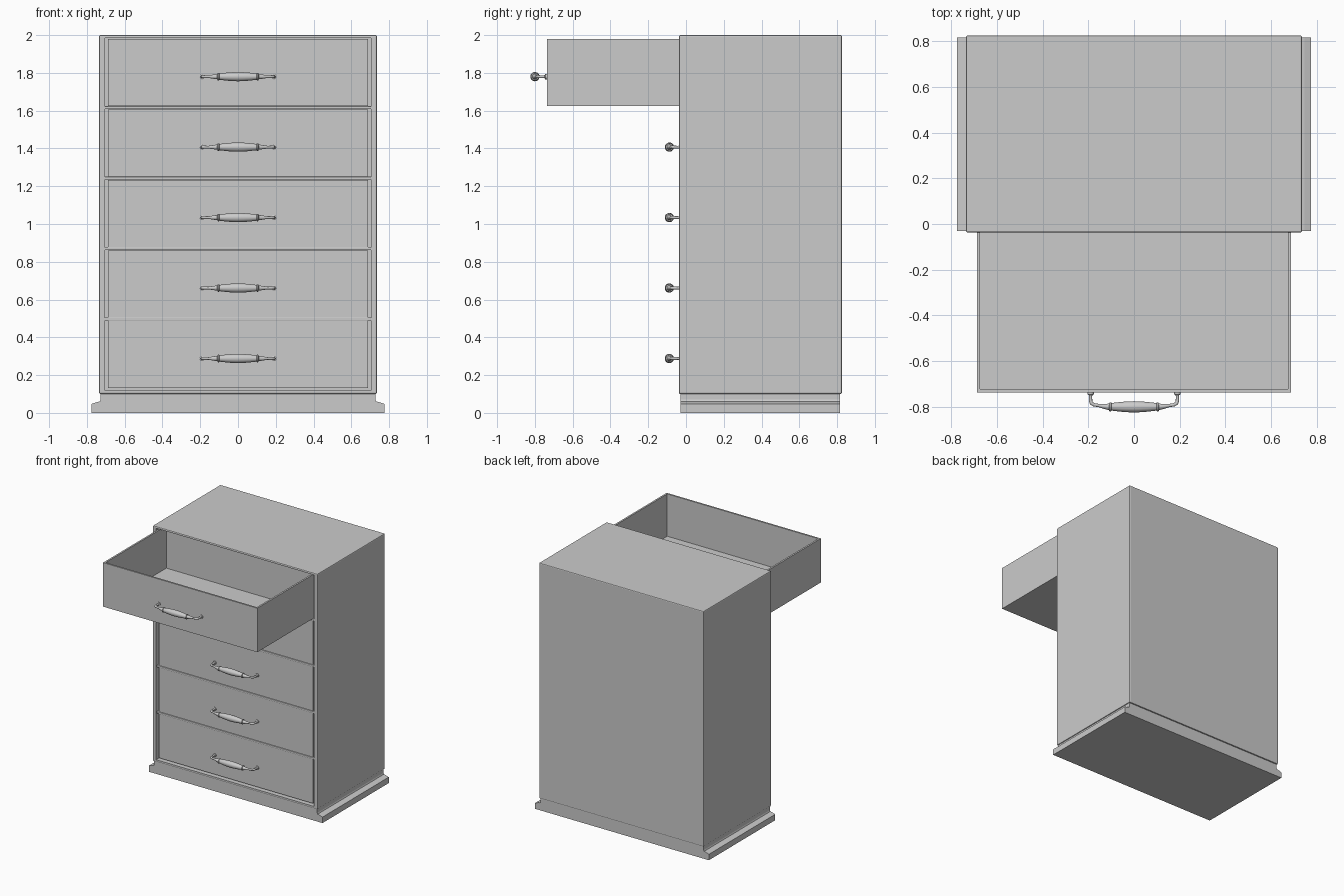
import bpy, bmesh, math
from mathutils import Vector

if "Cube" in bpy.data.objects:
    bpy.data.objects.remove(bpy.data.objects["Cube"])


def add_object(name, mesh, loc=(0, 0, 0)):
    ob = bpy.data.objects.new(name, mesh)
    ob.location = loc
    bpy.context.collection.objects.link(ob)
    return ob


def mesh_from(bm, name):
    bmesh.ops.recalc_face_normals(bm, faces=bm.faces[:])
    me = bpy.data.meshes.new(name)
    bm.to_mesh(me)
    bm.free()
    return me


def box_bm(x0, x1, y0, y1, z0, z1, bevel=0):
    bm = bmesh.new()
    bmesh.ops.create_cube(bm, size=1)
    for v in bm.verts:
        v.co = Vector((x1 if v.co.x > 0 else x0, y1 if v.co.y > 0 else y0, z1 if v.co.z > 0 else z0))
    if bevel:
        bmesh.ops.bevel(bm, geom=bm.edges[:], offset=bevel, segments=2, profile=0.5, affect='EDGES')
    return bm


def box(name, *dims, bevel=0):
    return add_object(name, mesh_from(box_bm(*dims, bevel=bevel), name))


def apply_modifiers(ob):
    deps = bpy.context.evaluated_depsgraph_get()
    me = bpy.data.meshes.new_from_object(ob.evaluated_get(deps))
    ob.modifiers.clear()
    ob.data = me


# cabinet shell, hollow and open at the front
cabinet = box("cabinet", -0.735, 0.735, -0.037, 0.825, 0.1, 2.0, bevel=0.007)
cutter = box("opening_cutter", -0.705, 0.705, -0.2, 0.795, 0.118, 1.985)
cutter.hide_render = True
mod = cabinet.modifiers.new("opening", 'BOOLEAN')
mod.operation = 'DIFFERENCE'
mod.object = cutter
mod.solver = 'EXACT'
apply_modifiers(cabinet)
bpy.data.objects.remove(cutter)

# plinth: moulded profile swept from front to back
half = [(0.775, 0), (0.775, 0.048), (0.745, 0.058), (0.732, 0.06), (0.728, 0.07), (0.728, 0.102)]
profile = half + [(-x, z) for x, z in reversed(half)]
bm = bmesh.new()
face = bm.faces.new([bm.verts.new((x, -0.03, z)) for x, z in profile])
ext = bmesh.ops.extrude_face_region(bm, geom=[face])
for v in ext["geom"]:
    if isinstance(v, bmesh.types.BMVert):
        v.co.y = 0.815
bm.faces.new([v for v in face.verts]) if not face.is_valid else None
add_object("plinth", mesh_from(bm, "plinth"))

# open-topped drawer tray (origin at front bottom)
WALL = 0.014
bm = box_bm(-0.688, 0.688, 0, 0.8, 0, 0.355)
top = max(bm.faces, key=lambda f: f.calc_center_median().z)
bmesh.ops.inset_region(bm, faces=[top], thickness=WALL, use_even_offset=True)
inner = bmesh.ops.extrude_face_region(bm, geom=[top])
bmesh.ops.translate(bm, vec=(0, 0, -0.355 + WALL),
                    verts=[v for v in inner["geom"] if isinstance(v, bmesh.types.BMVert)])
if top.is_valid:
    bm.faces.remove(top)
drawer_mesh = mesh_from(bm, "drawer")

# bow handle: one tube of varying radius, bent posts and a turned grip
side = [  # x, y, radius from grip centre out to the drawer front
    (0.03, -0.063, 0.0235), (0.06, -0.063, 0.021), (0.098, -0.063, 0.0165),
    (0.1, -0.063, 0.02), (0.107, -0.063, 0.02), (0.109, -0.063, 0.014),
    (0.13, -0.061, 0.011), (0.155, -0.057, 0.007), (0.175, -0.054, 0.0075),
    (0.186, -0.048, 0.008), (0.19, -0.036, 0.0075), (0.19, -0.016, 0.007),
    (0.19, -0.012, 0.008), (0.19, -0.008, 0.014), (0.19, 0.001, 0.014)]
path = [(-x, y, r) for x, y, r in reversed(side)] + [(0, -0.063, 0.0245)] + side
bm = bmesh.new()
SIDES = 20
rings = []
for i, (x, y, r) in enumerate(path):
    a, b = path[max(i - 1, 0)], path[min(i + 1, len(path) - 1)]
    t = Vector((b[0] - a[0], b[1] - a[1], 0)).normalized()
    n = Vector((-t.y, t.x, 0))
    rings.append([bm.verts.new(Vector((x, y, 0)) + r * (math.cos(k) * n + math.sin(k) * Vector((0, 0, 1))))
                  for k in (2 * math.pi * j / SIDES for j in range(SIDES))])
for a, b in zip(rings, rings[1:]):
    for j in range(SIDES):
        k = (j + 1) % SIDES
        bm.faces.new((a[j], a[k], b[k], b[j]))
bm.faces.new(rings[0])
bm.faces.new(rings[-1])
for f in bm.faces:
    f.smooth = True
for e in bm.edges:
    if len(e.link_faces) == 2:
        bm.normal_update()
        break
handle_mesh = mesh_from(bm, "handle")
handle_mesh.set_sharp_from_angle(angle=math.radians(40))

# five drawers with handles (top one pulled out), rails between them
PITCH = 0.373
for i in range(5):
    z = 0.133 + i * PITCH
    y = -0.737 if i == 4 else -0.025
    add_object(f"drawer_{i + 1}", drawer_mesh, (0, y, z))
    add_object(f"handle_{i + 1}", handle_mesh, (0, y, z + 0.155))
    if i:
        box(f"rail_{i}", -0.705, 0.705, -0.03, 0.795, z - 0.017, z - 0.001, bevel=0.003)
